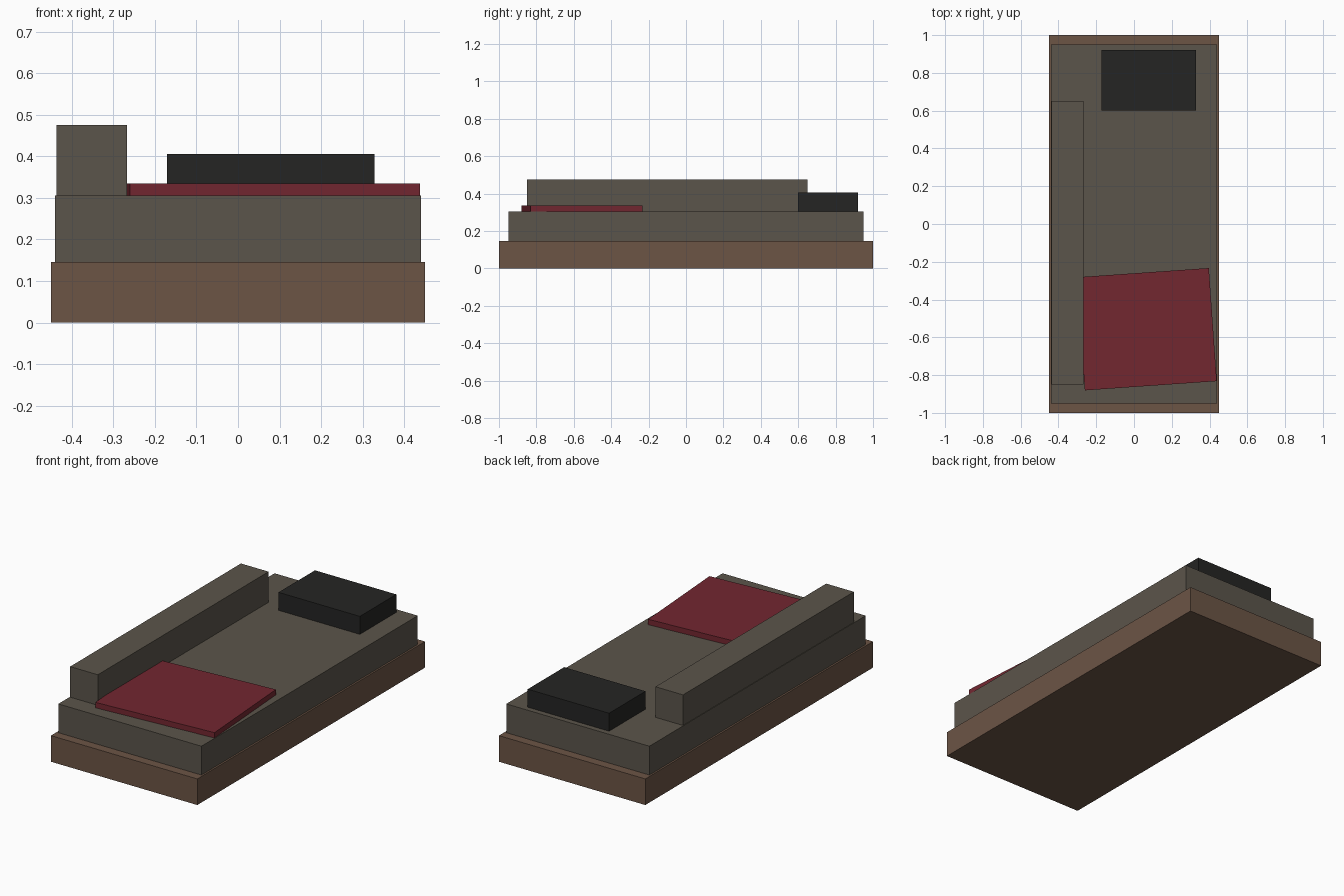
import bpy
from math import radians

if "Cube" in bpy.data.objects:
    bpy.data.objects.remove(bpy.data.objects["Cube"])


def material(name, rgb):
    mat = bpy.data.materials.new(name)
    mat.diffuse_color = (*rgb, 1.0)
    mat.use_nodes = True
    mat.node_tree.nodes["Principled BSDF"].inputs["Base Color"].default_value = mat.diffuse_color
    return mat


def box(name, center, size, bottom, mat, turn=0.0):
    """Box with its underside at `bottom`, turned about z by `turn` degrees."""
    bpy.ops.mesh.primitive_cube_add(
        size=1, location=(*center, bottom + size[2] / 2),
        rotation=(0, 0, radians(turn)))
    obj = bpy.context.object
    obj.name = obj.data.name = name
    obj.scale = size
    bpy.ops.object.transform_apply(location=False, rotation=False, scale=True)
    obj.data.materials.append(mat)
    return obj


wood = material("brown_wood", (0.15, 0.09, 0.06))
fabric = material("grey_fabric", (0.105, 0.09, 0.07))
black = material("black_fabric", (0.018, 0.018, 0.017))
red = material("red_wool", (0.17, 0.02, 0.03))

base_top, seat_top = 0.145, 0.305

# Wooden base and mattress
box("base", (0, 0), (0.90, 2.00, base_top), 0, wood)
box("mattress", (0, 0), (0.88, 1.90, seat_top - base_top), base_top, fabric)

# Backrest along the left edge
box("backrest", (-0.352, -0.10), (0.17, 1.50, 0.17), seat_top, fabric)

# Pillow and slightly turned blanket
box("pillow", (0.079, 0.76), (0.50, 0.32, 0.10), seat_top, black)
box("blanket", (0.068, -0.557), (0.70, 0.60, 0.03), seat_top, red, turn=4)
